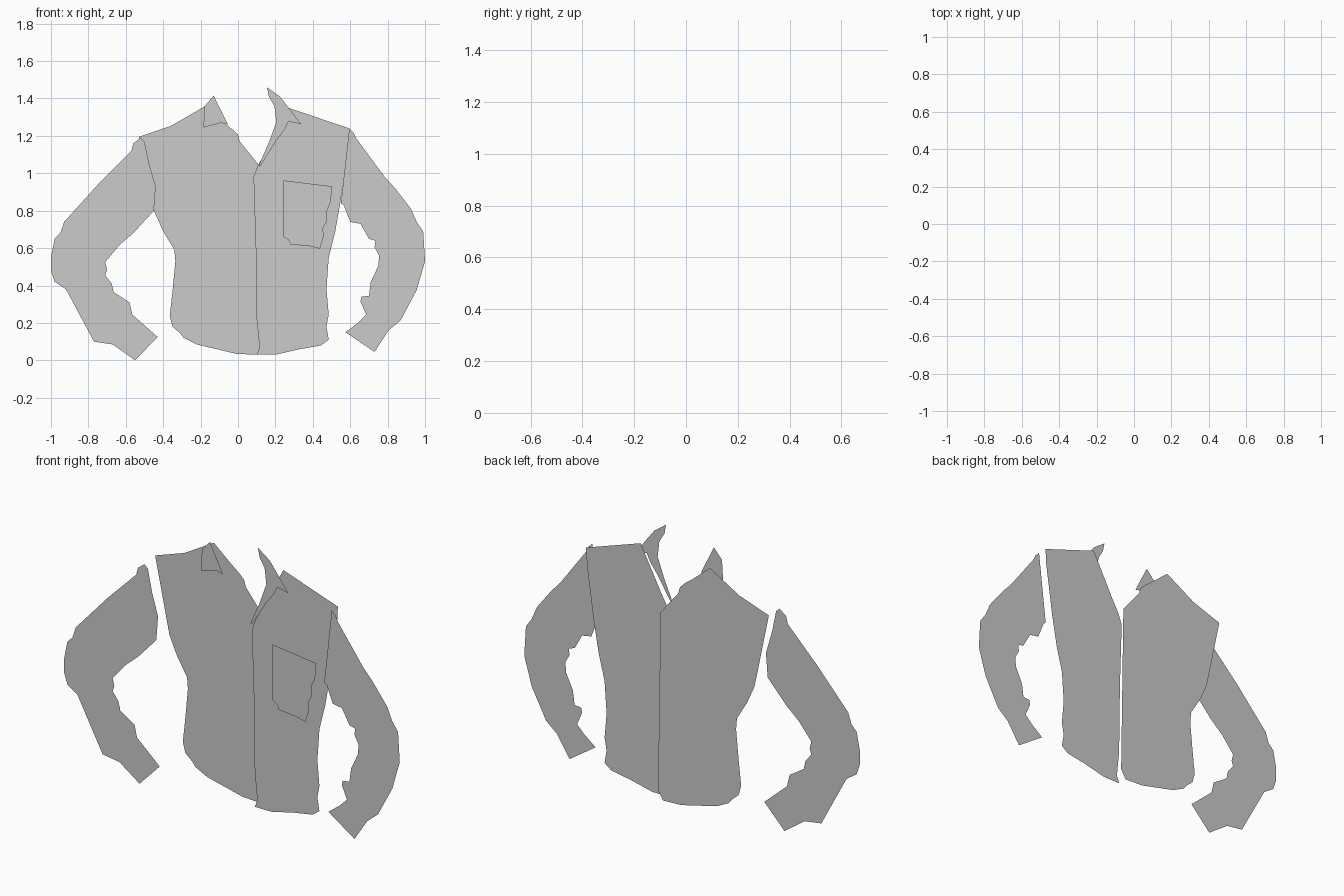
import bpy, bmesh

# The shirt is a set of flat cut-out panels stacked in three layers along y
FRONT, MIDDLE, BACK = -0.052, 0.0, 0.052


def panel(name, y, outline):
    """Flat panel from an (x, z) outline, facing the front."""
    bm = bmesh.new()
    face = bm.faces.new([bm.verts.new((x, y, z)) for x, z in outline])
    face.normal_update()
    if face.normal.y > 0:
        face.normal_flip()
    bmesh.ops.triangulate(bm, faces=bm.faces[:])
    mesh = bpy.data.meshes.new(name)
    bm.to_mesh(mesh)
    bm.free()
    obj = bpy.data.objects.new(name, mesh)
    bpy.context.collection.objects.link(obj)
    return obj


# Left half of the shirt body (rearmost layer)
panel("body_left", BACK, [
    (-.53, 1.195), (-.355, 1.255), (-.18, 1.357), (-.07, 1.265), (-.03, 1.235),
    (0, 1.205), (.01, 1.17), (.115, 1.04), (.13, .08), (.10, .03), (-.01, .035),
    (-.22, .085), (-.29, .12), (-.31, .145), (-.35, .18), (-.365, .235),
    (-.35, .37), (-.335, .53), (-.34, .59), (-.40, .69), (-.445, .79)])

# Right half of the shirt body
panel("body_right", MIDDLE, [
    (.27, 1.35), (.595, 1.24), (.59, 1.15), (.55, .86), (.52, .69), (.485, .55),
    (.473, .38), (.485, .245), (.473, .18), (.485, .11), (.445, .08), (.33, .06),
    (.20, .03), (.10, .03), (.115, .07), (.10, .22), (.095, .6), (.083, .98),
    (.105, 1.04), (.15, 1.12)])

# Sleeves
panel("sleeve_left", FRONT, [
    (-.52, 1.19), (-.56, 1.16), (-.57, 1.12), (-.74, .95), (-.93, .74),
    (-.95, .68), (-.98, .65), (-1, .55), (-1, .48), (-.98, .42), (-.92, .38),
    (-.77, .10), (-.67, .085), (-.55, 0), (-.43, .125), (-.565, .245),
    (-.58, .31), (-.665, .365), (-.675, .41), (-.71, .455), (-.70, .485),
    (-.71, .525), (-.635, .615), (-.56, .68), (-.45, .80), (-.44, .93),
    (-.475, 1.05), (-.50, 1.17)])
panel("sleeve_right", FRONT, [
    (.595, 1.24), (.62, 1.215), (.63, 1.19), (.785, .98), (.84, .92), (.925, .81),
    (.955, .74), (.99, .69), (1, .53), (.955, .375), (.87, .215), (.805, .16),
    (.73, .045), (.575, .15), (.64, .2), (.685, .245), (.655, .315), (.66, .34),
    (.70, .345), (.71, .42), (.75, .505), (.755, .56), (.73, .605), (.735, .64),
    (.70, .65), (.655, .73), (.60, .74), (.565, .83), (.55, .84)])

# Collar flaps
panel("collar_left", FRONT, [
    (-.13, 1.415), (-.053, 1.26), (-.09, 1.27), (-.185, 1.245), (-.178, 1.36)])
panel("collar_right", FRONT, [
    (.155, 1.46), (.225, 1.41), (.275, 1.345), (.337, 1.263), (.27, 1.277),
    (.25, 1.235), (.205, 1.175), (.12, 1.04), (.11, 1.04), (.165, 1.165),
    (.205, 1.275), (.195, 1.36), (.165, 1.41)])

# Chest pocket
panel("pocket", FRONT, [
    (.243, .962), (.503, .93), (.495, .845), (.475, .80), (.473, .74), (.455, .71),
    (.457, .66), (.438, .597), (.385, .61), (.28, .62), (.27, .645), (.243, .66)])
